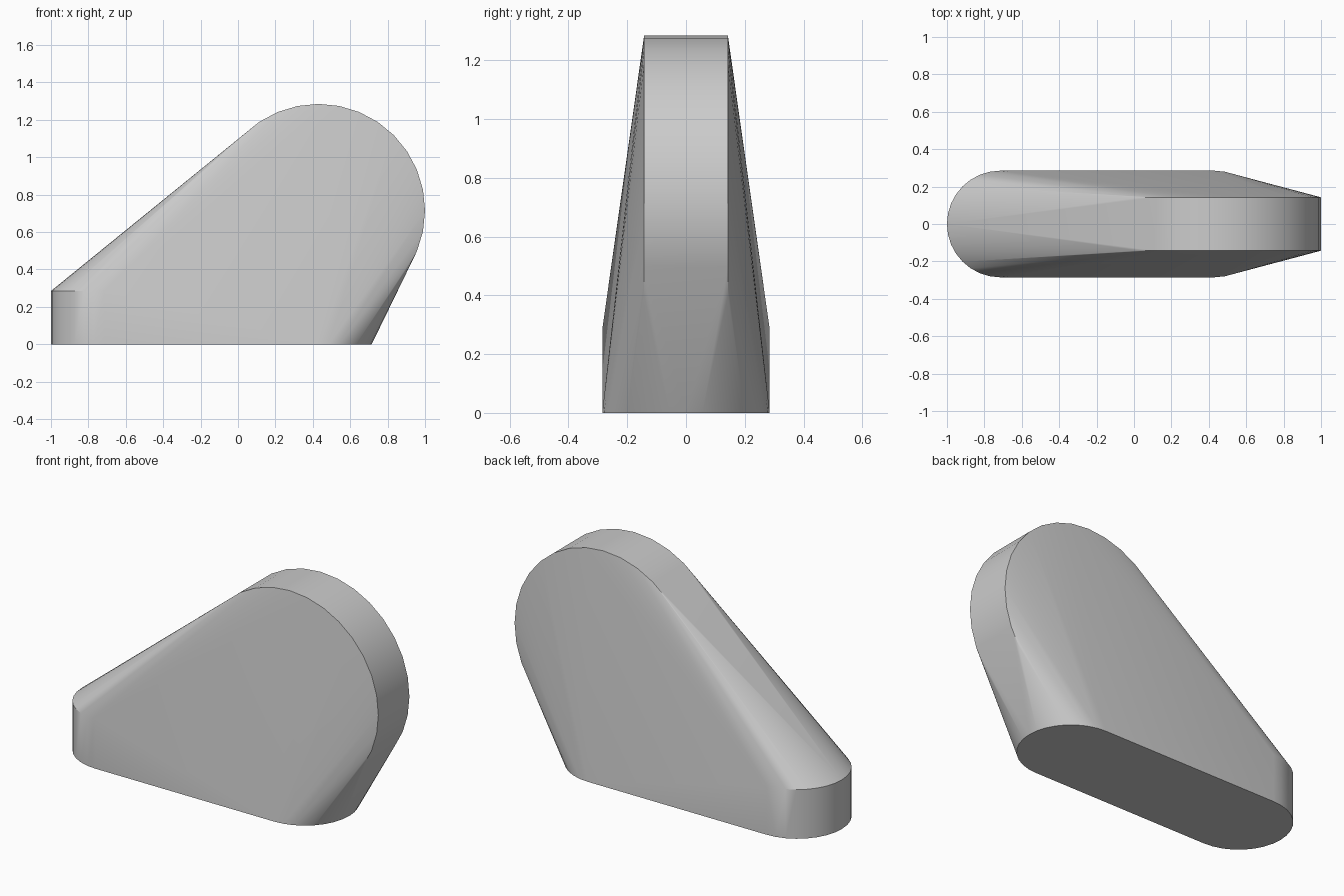
import bpy
import bmesh
from math import cos, sin, pi, radians

cube = bpy.data.objects.get("Cube")
if cube:
    bpy.data.objects.remove(cube, do_unlink=True)

FOOT_R = 0.285          # radius of the rounded foot ends
HEAD_R = 0.57           # radius of the upright disc
HEAD_X, HEAD_Z = 0.43, 0.715
TOE_X = -0.715
SEG = 32


def arc(radius, start, end, steps):
    """Points of a circular arc, ends included."""
    angles = [start + (end - start) * i / steps for i in range(steps + 1)]
    return [(radius * cos(a), radius * sin(a)) for a in angles]


bm = bmesh.new()

# Rounded toe: half cylinder standing on the ground
for x, y in arc(FOOT_R, pi / 2, 3 * pi / 2, SEG // 2):
    for z in (0, FOOT_R):
        bm.verts.new((TOE_X + x, y, z))

# Rounded heel: half circle on the ground
for x, y in arc(FOOT_R, -pi / 2, pi / 2, SEG // 2):
    bm.verts.new((HEAD_X + x, y, 0))

# Upright disc: two circles, half as thick as the foot
for x, z in arc(HEAD_R, 0, 2 * pi, SEG)[:-1]:
    for side in (-1, 1):
        bm.verts.new((HEAD_X + x, side * FOOT_R / 2, HEAD_Z + z))

# Stretch one skin over the three parts
hull = bmesh.ops.convex_hull(bm, input=bm.verts[:])
loose = {g for g in hull["geom_interior"] + hull["geom_unused"]
         if isinstance(g, bmesh.types.BMVert)}
bmesh.ops.delete(bm, geom=list(loose), context='VERTS')
bmesh.ops.dissolve_limit(bm, angle_limit=radians(0.2),
                         verts=bm.verts[:], edges=bm.edges[:])
bmesh.ops.recalc_face_normals(bm, faces=bm.faces[:])

mesh = bpy.data.meshes.new("wedge_body")
bm.to_mesh(mesh)
bm.free()
body = bpy.data.objects.new("wedge_body", mesh)
bpy.context.collection.objects.link(body)

# Plain grey
grey = bpy.data.materials.new("plain_grey")
grey.use_nodes = True
colour = (0.6, 0.6, 0.6, 1)
grey.diffuse_color = colour
grey.node_tree.nodes["Principled BSDF"].inputs["Base Color"].default_value = colour
mesh.materials.append(grey)

# Smooth shading with crisp rims
bpy.ops.object.select_all(action='DESELECT')
body.select_set(True)
bpy.context.view_layer.objects.active = body
bpy.ops.object.shade_smooth_by_angle(angle=radians(30))
